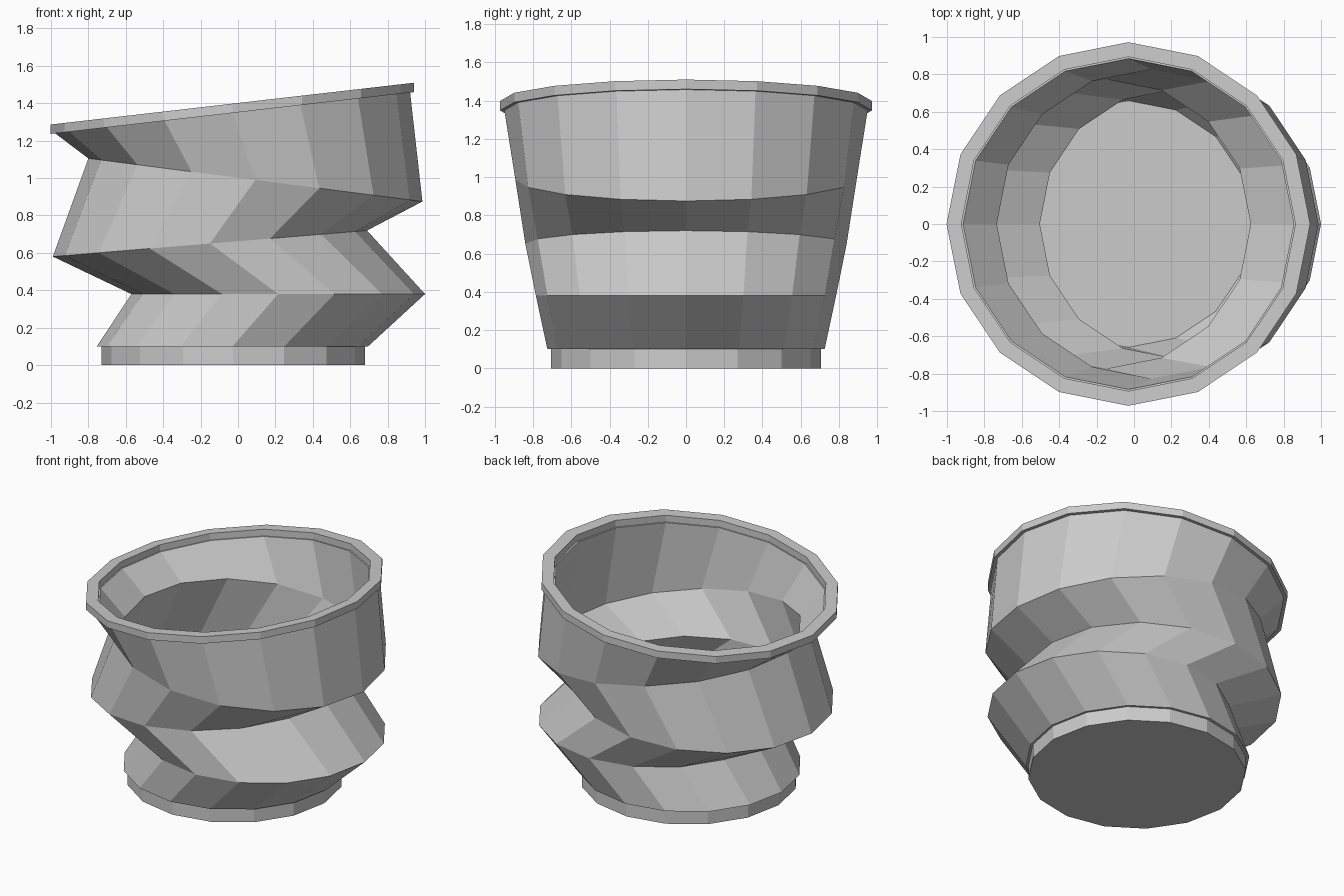
import bpy, bmesh, math

if "Cube" in bpy.data.objects:
    bpy.data.objects.remove(bpy.data.objects["Cube"])

SIDES = 16
WALL = 0.066


def loft(name, rings, closed=False):
    """Join 16-sided rings (centre x, radius, middle z, z slope along x)."""
    bm = bmesh.new()
    loops = []
    for cx, r, z, slope in rings:
        loop = []
        for i in range(SIDES):
            a = 2 * math.pi * i / SIDES
            dx = r * math.cos(a)
            loop.append(bm.verts.new((cx + dx, r * math.sin(a), z + slope * dx)))
        loops.append(loop)
    pairs = list(zip(loops, loops[1:]))
    if closed:
        pairs.append((loops[-1], loops[0]))
    else:
        bm.faces.new(loops[0])
        bm.faces.new(loops[-1])
    for a, b in pairs:
        for i in range(SIDES):
            j = (i + 1) % SIDES
            bm.faces.new((a[i], a[j], b[j], b[i]))
    bmesh.ops.recalc_face_normals(bm, faces=bm.faces)
    mesh = bpy.data.meshes.new(name)
    bm.to_mesh(mesh)
    bm.free()
    obj = bpy.data.objects.new(name, mesh)
    bpy.context.collection.objects.link(obj)
    return obj


# Solid foot, its top is the floor of the pot
loft("foot", [(-0.025, 0.705, 0, 0), (-0.025, 0.705, 0.102, 0)])

# Zigzag wall: rings shifted and tilted alternately left and right
outer = [
    (-0.03, 0.725, 0.10, 0),
    (0.215, 0.785, 0.38, 0),
    (-0.15, 0.84, 0.65, 0.083),
    (0.093, 0.893, 0.99, -0.129),
    (-0.03, 0.95, 1.35, 0.115),
]
inner = [(cx, r - WALL, z, s) for cx, r, z, s in reversed(outer)]
loft("zigzag_wall", outer + inner, closed=True)

# Tilted rim band
loft("rim", [
    (-0.03, 0.972, 1.348, 0.115),
    (-0.03, 0.972, 1.398, 0.115),
    (-0.03, 0.893, 1.398, 0.115),
    (-0.03, 0.893, 1.348, 0.115),
], closed=True)
